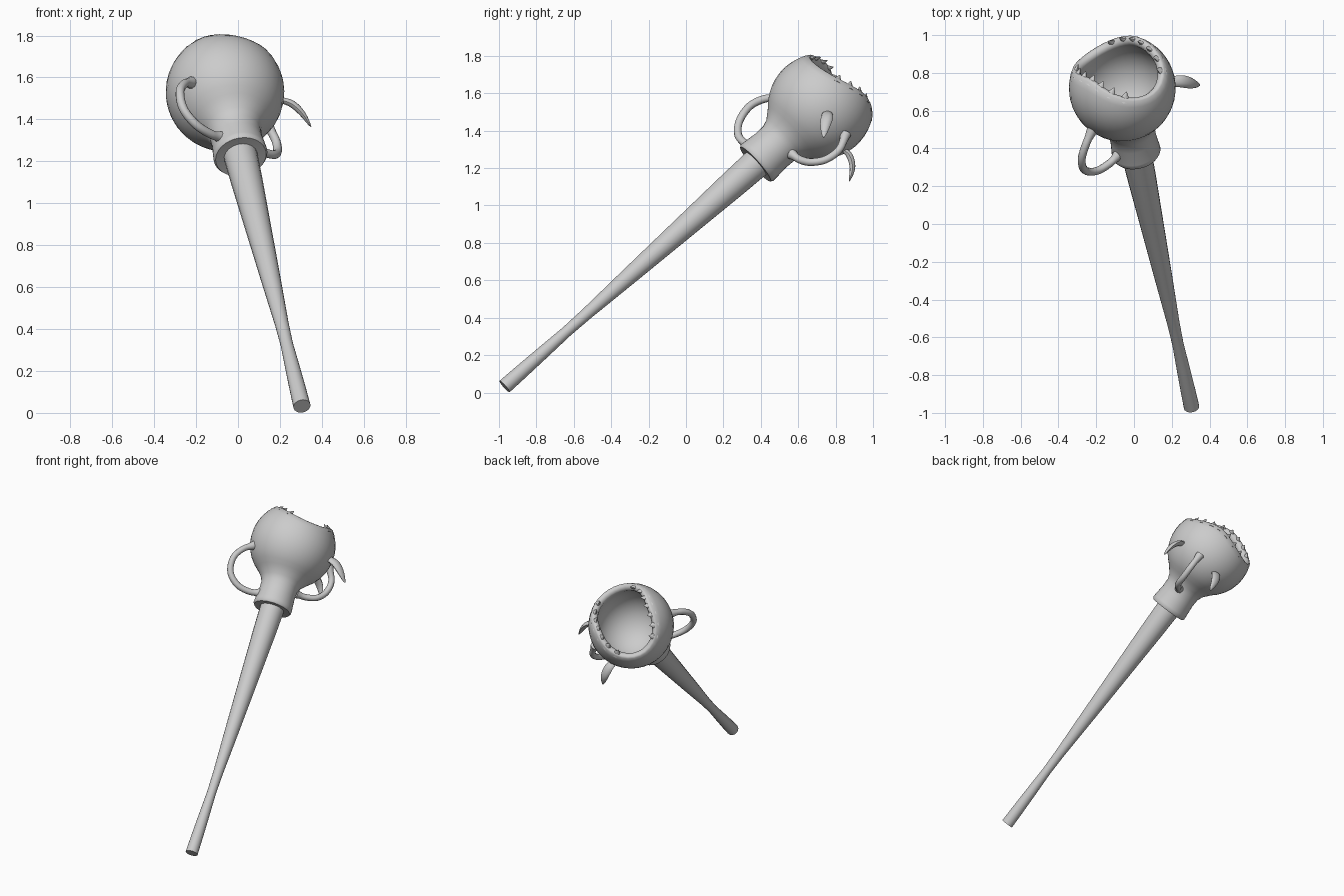
import bpy, bmesh, math
from mathutils import Vector, Matrix

if "Cube" in bpy.data.objects:
    bpy.data.objects.remove(bpy.data.objects["Cube"])

grey = bpy.data.materials.new("pale grey")
grey.diffuse_color = (0.6, 0.6, 0.6, 1)
grey.use_nodes = True
grey.node_tree.nodes["Principled BSDF"].inputs["Base Color"].default_value = grey.diffuse_color

FOOT = Vector((0.305, -0.97, 0.032))
HEAD = Vector((-0.062, 0.72, 1.53))
R = 0.283

# Head frame: Z runs along the stem, X points at the middle of the back jaw
Z = (HEAD - FOOT).normalized()
side = Vector((0.126, 0.319, 0.066))
X = (side - Z * side.dot(Z)).normalized()
Y = Z.cross(X)


def at(r, a, h):
    """Point at radius r, angle a and height h in the head frame."""
    return HEAD + X * (r * math.cos(a)) + Y * (r * math.sin(a)) + Z * h


def finish(name, bm, angle=50):
    bmesh.ops.recalc_face_normals(bm, faces=bm.faces)
    me = bpy.data.meshes.new(name)
    bm.to_mesh(me)
    bm.free()
    ob = bpy.data.objects.new(name, me)
    bpy.context.collection.objects.link(ob)
    me.materials.append(grey)
    bpy.ops.object.select_all(action='DESELECT')
    ob.select_set(True)
    bpy.context.view_layer.objects.active = ob
    bpy.ops.object.shade_smooth_by_angle(angle=math.radians(angle))
    return ob


def loft(name, rings, angle=50):
    """Skin a list of equal point rings and cap both ends."""
    bm = bmesh.new()
    rows = [[bm.verts.new(p) for p in ring] for ring in rings]
    n = len(rows[0])
    for a, b in zip(rows, rows[1:]):
        for i in range(n):
            j = (i + 1) % n
            bm.faces.new((a[i], a[j], b[j], b[i]))
    bm.faces.new(rows[0])
    bm.faces.new(rows[-1])
    return finish(name, bm, angle)


def smooth_path(pts, steps=5):
    """Catmull-Rom curve through the points."""
    p = [Vector(q) for q in pts]
    p = [2 * p[0] - p[1]] + p + [2 * p[-1] - p[-2]]
    out = []
    for k in range(1, len(p) - 2):
        a, b, c, d = p[k - 1:k + 3]
        for s in range(steps):
            t = s / steps
            out.append(0.5 * (2 * b + (c - a) * t + (2 * a - 5 * b + 4 * c - d) * t * t
                              + (3 * b - a - 3 * c + d) * t ** 3))
    return out + [p[-2]]


def sweep(name, pts, wide, size, thick, n=10):
    """Sweep an oval of half width size(t) along pts; wide is its long axis."""
    path = smooth_path(pts)
    rings = []
    for i, p in enumerate(path):
        tan = (path[min(i + 1, len(path) - 1)] - path[max(i - 1, 0)]).normalized()
        w = (wide - tan * wide.dot(tan)).normalized()
        v = tan.cross(w)
        s = size(i / (len(path) - 1))
        rings.append([p + w * (s * math.cos(k * math.tau / n))
                      + v * (s * thick * math.sin(k * math.tau / n)) for k in range(n)])
    return loft(name, rings)


# Stem, slim above the foot and widening up to the collar
L = (HEAD - FOOT).length
stem = [(0, 0.041), (0.12, 0.039), (0.28, 0.035), (0.45, 0.03), (0.6, 0.033),
        (0.9, 0.046), (1.3, 0.062), (1.65, 0.076), (1.9, 0.083)]
loft("stem", [[at(r, k * math.tau / 20, d - L) for k in range(20)] for d, r in stem])


# Head with collar below and a saddle-shaped mouth rim above
def rim_height(a):
    return 0.145 + 0.05 * math.cos(2 * a)


N = 40
ANG = [k * math.tau / N for k in range(N)]
collar = [(0.07, -0.468), (0.122, -0.472), (0.13, -0.46), (0.129, -0.44), (0.122, -0.36),
          (0.124, -0.305), (0.138, -0.268), (0.168, -0.232)]
rings = [[at(r, a, h) for a in ANG] for r, h in collar]


def shell(radius, t, a):
    """Point on a sphere between the lower latitude and the mouth rim."""
    low = math.radians(140)
    high = math.acos(rim_height(a) / R)
    th = low + (high - low) * t
    return at(radius * math.sin(th), a, radius * math.cos(th))


for k in range(11):
    rings.append([shell(R, k / 10, a) for a in ANG])
for rad, t in ((R - 0.008, 1.03), (R - 0.025, 1.04), (R - 0.042, 1.02), (R - 0.05, 0.97)):
    rings.append([shell(rad, t, a) for a in ANG])
for k in range(8, -1, -1):
    rings.append([shell(R - 0.052, k / 9, a) for a in ANG])
for deg in (150, 162, 174):
    th = math.radians(deg)
    rings.append([at((R - 0.052) * math.sin(th), a, (R - 0.052) * math.cos(th)) for a in ANG])
loft("head", rings, 60)

# Rows of pointed teeth along both jaws
for label, mid in (("back", 0), ("front", math.pi)):
    bm = bmesh.new()
    for k in range(7):
        a = mid + math.radians(-54 + 18 * k)
        base = shell(R - 0.02, 0.99, a)
        radial = (base - HEAD).normalized()
        along = (shell(R, 1, a + 0.05) - shell(R, 1, a - 0.05)).normalized()
        up = radial.cross(along).normalized()
        if up.dot(Z) < 0:
            up = -up
        m = Matrix((along, radial, up)).transposed().to_4x4()
        m.translation = base + up * 0.017
        bmesh.ops.create_cone(bm, cap_ends=True, segments=8, radius1=0.037, radius2=0.002,
                              depth=0.06, matrix=m @ Matrix.Diagonal((1, 0.6, 1, 1)))
    finish(label + "_teeth", bm, 40)


# Curved handles with thicker ends
def handle_size(t):
    return 0.021 + 0.009 * max(0, 1 - min(t, 1 - t) / 0.1)


sweep("left_handle", [(-0.22, 0.50, 1.575), (-0.255, 0.42, 1.57), (-0.277, 0.34, 1.53),
                      (-0.26, 0.285, 1.45), (-0.2, 0.28, 1.375), (-0.13, 0.32, 1.33),
                      (-0.08, 0.37, 1.315)], Vector((0.7, -0.5, 0.6)), handle_size, 1)
sweep("right_handle", [(0.075, 0.565, 1.275), (0.12, 0.61, 1.245), (0.17, 0.67, 1.232),
                       (0.188, 0.75, 1.247), (0.18, 0.82, 1.30), (0.135, 0.855, 1.385)],
      Vector((0.8, 0.1, -0.6)), handle_size, 1)


# Flattened curved spikes
def spike_size(t):
    return 0.034 * math.sqrt(max(0.03, 1 - t ** 3)) * (0.75 + 0.25 * math.sin(math.pi * t))


sweep("side_spike", [(0.195, 0.755, 1.495), (0.255, 0.755, 1.475), (0.305, 0.745, 1.43),
                     (0.348, 0.735, 1.365)], Vector((0, 1, 0)), spike_size, 0.55)
sweep("lower_spike", [(-0.01, 0.835, 1.305), (0.01, 0.875, 1.265), (0.035, 0.89, 1.2),
                      (0.06, 0.873, 1.13)], Vector((1, 0, 0)), spike_size, 0.55)
